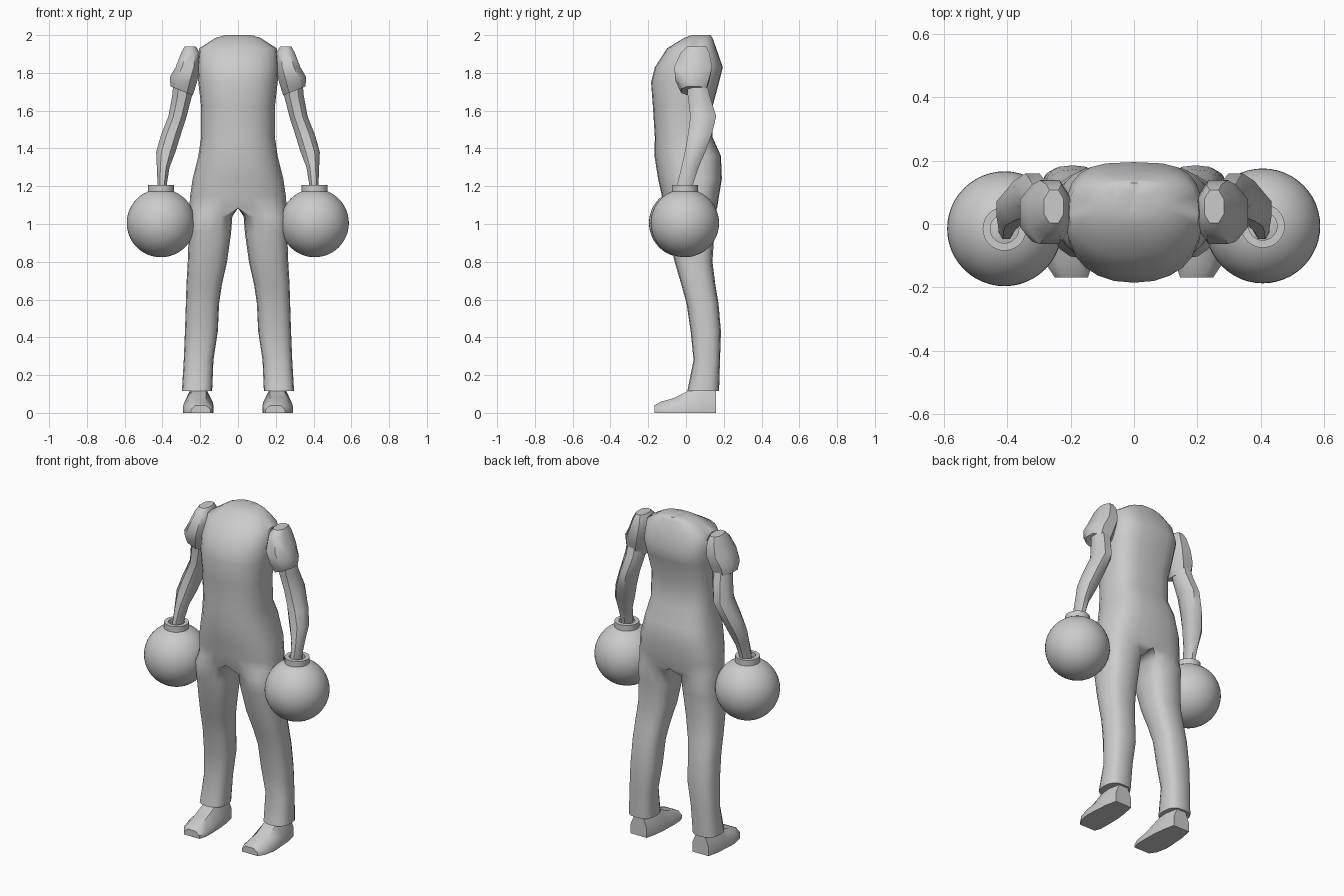
import bpy, bmesh, math
from mathutils import Vector

if "Cube" in bpy.data.objects:
    bpy.data.objects.remove(bpy.data.objects["Cube"])

grey = bpy.data.materials.new("plain_grey")
grey.diffuse_color = (0.6, 0.6, 0.6, 1)
grey.use_nodes = True
grey.node_tree.nodes["Principled BSDF"].inputs["Base Color"].default_value = grey.diffuse_color


def spow(v, e):
    return math.copysign(abs(v) ** e, v)


def finish(name, bm, mirror=False, angle=40):
    me = bpy.data.meshes.new(name)
    bm.to_mesh(me)
    bm.free()
    ob = bpy.data.objects.new(name, me)
    bpy.context.collection.objects.link(ob)
    me.materials.append(grey)
    bpy.ops.object.select_all(action='DESELECT')
    ob.select_set(True)
    bpy.context.view_layer.objects.active = ob
    bpy.ops.object.shade_smooth_by_angle(angle=math.radians(angle))
    if mirror:
        ob.modifiers.new("mirror", 'MIRROR')
    return ob


def loft(rings, seam=False):
    """Skin rings from top to bottom; a seam leaves the x = 0 plane open."""
    bm = bmesh.new()
    rows = [[bm.verts.new(p) for p in r] for r in rings]
    n = len(rows[0])
    for a, b in zip(rows, rows[1:]):
        for i in range(n):
            j = (i + 1) % n
            quad = (a[i], b[i], b[j], a[j])
            if seam and all(v.co.x < 1e-5 for v in quad):
                continue
            bm.faces.new(quad)
    bm.faces.new(rows[0])
    bm.faces.new(rows[-1][::-1])
    if not seam:
        bmesh.ops.recalc_face_normals(bm, faces=bm.faces[:])
    return bm


def oval(z, x0, x1, y0, y1, n, start=0, power=1, tilt=0):
    cx, cy, rx, ry = (x0 + x1) / 2, (y0 + y1) / 2, (x1 - x0) / 2, (y1 - y0) / 2
    pts = []
    for i in range(n):
        a = math.radians(start) + 2 * math.pi * i / n
        dx = rx * spow(math.cos(a), power)
        pts.append(Vector((cx + dx, cy + ry * spow(math.sin(a), power), z + tilt * dx)))
    return pts


def half_torso(z, w, yf, yb):
    """Half outline: pointed front, flatter back, three points on the centre line."""
    mid, pts = (yf + yb) / 2, []
    for i in range(13):
        t = math.radians(-90 + 15 * i)
        e = 0.9 if t < 0 else 0.65
        x = 0 if i in (0, 12) else w * math.cos(t) ** e
        pts.append(Vector((x, mid + (yb - yf) / 2 * spow(math.sin(t), e), z)))
    return pts + [pts[12].lerp(pts[0], k / 4) for k in (1, 2, 3)]


# Torso and trousers in one skin: z, half width, front y, back y
torso = [(2.0, 0.07, 0.03, 0.13), (1.985, 0.12, -0.01, 0.14), (1.93, 0.205, -0.10, 0.16),
         (1.83, 0.215, -0.165, 0.195), (1.75, 0.21, -0.185, 0.175), (1.62, 0.195, -0.175, 0.14),
         (1.46, 0.195, -0.165, 0.14), (1.36, 0.21, -0.167, 0.185), (1.24, 0.24, -0.148, 0.19),
         (1.15, 0.253, -0.128, 0.175), (1.085, 0.258, -0.118, 0.165)]
# z, inner x, outer x, front y, back y
legs = [(1.04, 0.03, 0.26, -0.11, 0.16), (0.95, 0.037, 0.261, -0.095, 0.15),
        (0.8, 0.058, 0.266, -0.06, 0.14), (0.68, 0.085, 0.273, -0.025, 0.155),
        (0.58, 0.10, 0.276, 0.003, 0.172), (0.43, 0.107, 0.281, 0.025, 0.185),
        (0.28, 0.13, 0.287, 0.04, 0.18), (0.115, 0.137, 0.297, 0.007, 0.175)]
rings = [half_torso(*r) for r in torso]
rings += [oval(*r, n=16, start=225, power=0.75) for r in legs]
finish("torso_and_trousers", loft(rings, seam=True), mirror=True, angle=50)

# Short sleeves
sleeve = [(1.94, 0.22, 0.285, 0.0, 0.11, 0), (1.905, 0.20, 0.305, -0.035, 0.13, 0),
          (1.83, 0.195, 0.335, -0.07, 0.145, 0), (1.765, 0.212, 0.365, -0.062, 0.13, 0.2),
          (1.705, 0.235, 0.362, -0.03, 0.11, 0.4)]
finish("sleeve", loft([oval(*r[:5], n=8, start=22.5, power=0.85, tilt=r[5]) for r in sleeve]),
       mirror=True, angle=45)

# Bent bare arms
arm = [(1.76, 0.24, 0.345, 0.0, 0.11), (1.68, 0.24, 0.352, 0.005, 0.13),
       (1.57, 0.268, 0.372, 0.018, 0.165), (1.47, 0.30, 0.412, 0.005, 0.14),
       (1.38, 0.328, 0.437, -0.01, 0.105), (1.30, 0.36, 0.432, -0.028, 0.07),
       (1.21, 0.375, 0.428, -0.05, 0.04), (1.15, 0.38, 0.43, -0.05, 0.035)]
finish("arm", loft([oval(*r, n=8, start=22.5, power=0.9) for r in arm]), mirror=True, angle=45)

# Shoes: y, inner x, outer x, height
shoe = [(0.16, 0.155, 0.265, 0.125), (0.09, 0.14, 0.28, 0.14), (0.02, 0.132, 0.285, 0.12),
        (-0.06, 0.13, 0.29, 0.08), (-0.13, 0.132, 0.275, 0.06), (-0.168, 0.145, 0.25, 0.04)]
rings = []
for y, a, b, h in shoe:
    m, q = (a + b) / 2, (b - a) / 4
    rings.append([Vector(p) for p in ((a, y, 0), (b, y, 0), (b, y, h * 0.45),
                                      (m + q, y, h), (m - q, y, h), (a, y, h * 0.45))])
finish("shoe", loft(rings), mirror=True, angle=45)

# Ball fists with a hollow wrist collar
for side, cx, cy in (("left", -0.408, -0.015), ("right", 0.406, -0.006)):
    bm = bmesh.new()
    bmesh.ops.create_uvsphere(bm, u_segments=48, v_segments=24, radius=0.181)
    for v in bm.verts:
        v.co += Vector((cx, cy, 1.005))
    finish(side + "_ball_hand", bm)

    profile = [(0.045, 1.16), (0.045, 1.207), (0.069, 1.207), (0.069, 1.15)]
    rings = [oval(z, cx - r, cx + r, cy - r, cy + r, n=32) for r, z in profile]
    finish(side + "_wrist_collar", loft(rings))
